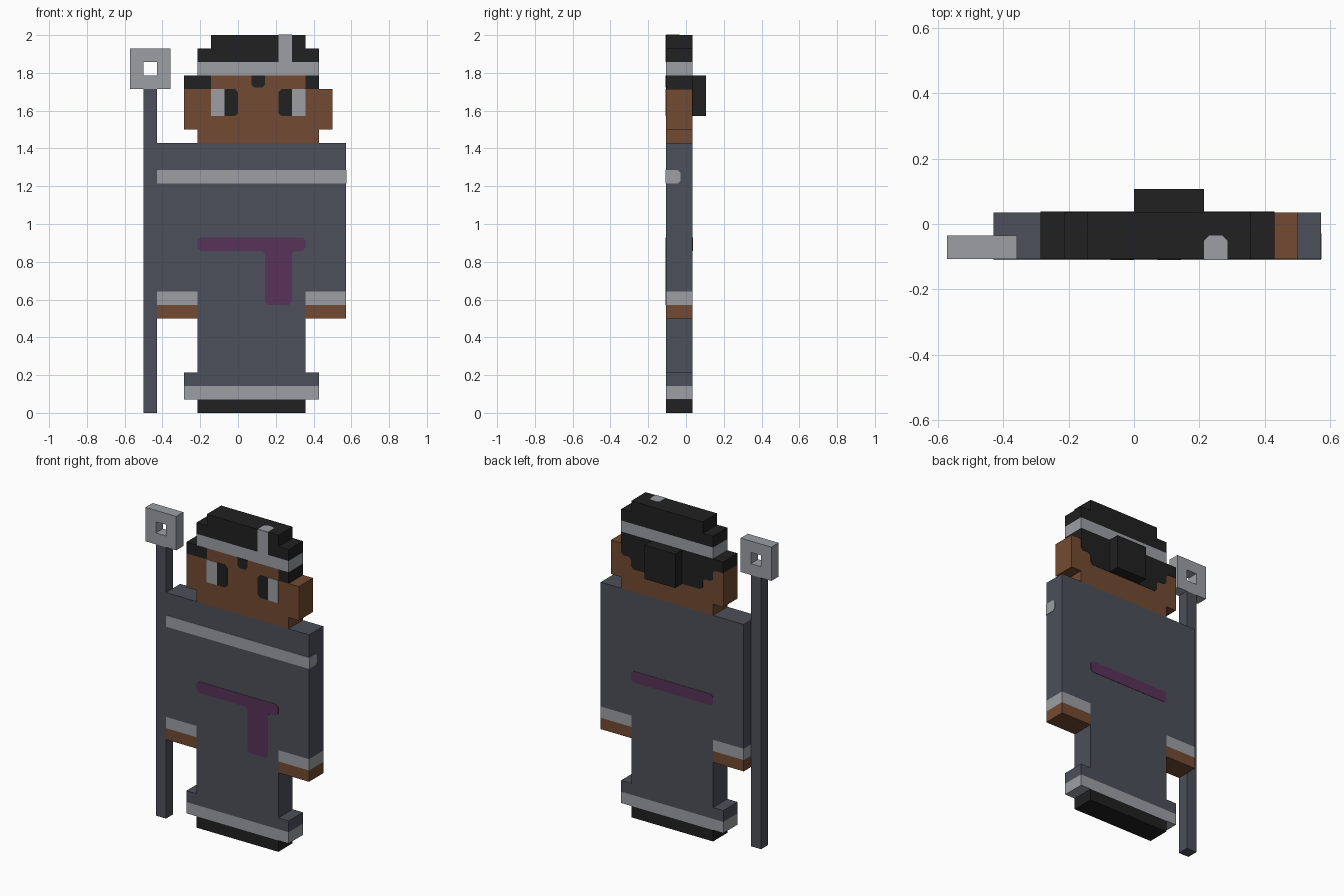
import bpy, bmesh
from mathutils import Vector

cube = bpy.data.objects.get("Cube")
if cube:
    bpy.data.objects.remove(cube, do_unlink=True)

U = 1 / 14                      # one block
FRONT, MID, BACK = -1.5, -0.5, 0.5
THIN = 0.03                     # plate thickness in blocks


def material(name, rgb):
    m = bpy.data.materials.new(name)
    m.use_nodes = True
    m.diffuse_color = (*rgb, 1)
    bsdf = next(n for n in m.node_tree.nodes if n.type == 'BSDF_PRINCIPLED')
    bsdf.inputs["Base Color"].default_value = (*rgb, 1)
    return m


slate = material("slate cloth", (0.073, 0.08, 0.102))
silver = material("silver trim", (0.333, 0.347, 0.371))
skin = material("brown skin", (0.171, 0.069, 0.032))
black = material("black", (0.015, 0.015, 0.015))
purple = material("purple sash", (0.098, 0.032, 0.098))


def finish(name, bm, mat):
    bmesh.ops.recalc_face_normals(bm, faces=bm.faces)
    mesh = bpy.data.meshes.new(name)
    bm.to_mesh(mesh)
    bm.free()
    mesh.materials.append(mat)
    obj = bpy.data.objects.new(name, mesh)
    bpy.context.collection.objects.link(obj)
    return obj


def block(name, mat, x, z, y=(FRONT, BACK)):
    """Box spanning the given ranges, measured in blocks."""
    bm = bmesh.new()
    bmesh.ops.create_cube(bm, size=1)
    for v in bm.verts:
        v.co = Vector([(a + (b - a) * (c + 0.5)) * U
                       for (a, b), c in zip((x, y, z), v.co)])
    return finish(name, bm, mat)


def rect(x, z):
    return [(x[0], z[0]), (x[1], z[0]), (x[1], z[1]), (x[0], z[1])]


def plate(name, mat, outline, axis, level, out, cut=()):
    """Thin painted shape facing along axis; corners listed in cut are clipped."""
    pts = []
    for i, p in enumerate(outline):
        p = Vector(p)
        if i in cut:
            for q in (outline[i - 1], outline[(i + 1) % len(outline)]):
                pts.append(p + (Vector(q) - p).normalized() * 0.22)
        else:
            pts.append(p)

    def place(p, d):
        co = list(p)
        co.insert(axis, d)
        return Vector(co) * U

    bm = bmesh.new()
    face = bm.faces.new([bm.verts.new(place(p, level)) for p in pts])
    ext = bmesh.ops.extrude_face_region(bm, geom=[face])
    push = [0, 0, 0]
    push[axis] = out * THIN * U
    bmesh.ops.translate(bm, vec=push, verts=[
        g for g in ext["geom"] if isinstance(g, bmesh.types.BMVert)])
    return finish(name, bm, mat)


# Feet, robe and hem
block("feet", black, (-3, 5), (0, 1))
block("hem_trim", silver, (-4, 6), (1, 2))
block("hem", slate, (-4, 6), (2, 3))
block("robe_skirt", slate, (-3, 5), (3, 9))
block("robe_top", slate, (-6, 8), (9, 20))

# Hands and cuffs
for side, x in (("right", (-6, -3)), ("left", (5, 8))):
    block(side + "_hand", skin, x, (7, 8))
    block(side + "_cuff", silver, x, (8, 9))

# Chest stripe, wrapping onto the left side
plate("chest_stripe", silver, rect((-6, 8), (17, 18)), 1, FRONT, -1)
plate("chest_stripe_side", silver, rect((FRONT, MID + 0.1), (17, 18)), 0, 8, 1, cut=(1, 2))

# Sash, front and back
sash = [(-3, 12), (2, 12), (2, 8), (4, 8), (4, 12), (5, 12), (5, 13), (-3, 13)]
plate("sash_front", purple, sash, 1, FRONT, -1, cut=range(len(sash)))
plate("sash_back", purple, rect((-3, 5), (12, 13)), 1, BACK, 1, cut=range(4))

# Head
block("chin", skin, (-3, 6), (20, 21))
block("face_and_ears", skin, (-4, 7), (21, 24))
block("forehead", skin, (-2, 5), (24, 25))
block("right_temple_hair", black, (-4, -2), (24, 25))
block("left_temple_hair", black, (5, 6), (24, 25))
plate("hair_peak", black, rect((1, 2), (24.1, 25)), 1, FRONT, -1, cut=(0, 1))

# Eyes
for side, white, pupil, cut in (("right", (-2, -1), (-1, 0), (1, 2)),
                                ("left", (4, 5), (3, 4), (0, 3))):
    plate(side + "_eye_white", silver, rect(white, (22, 24)), 1, FRONT, -1)
    plate(side + "_pupil", black, rect(pupil, (22, 24)), 1, FRONT, -1, cut=cut)

# Stepped back hair and bun
steps = [(-2, 22), (5, 22), (5, 23), (6, 23), (6, 25),
         (-4, 25), (-4, 24), (-3, 24), (-3, 23), (-2, 23)]
plate("back_hair", black, steps, 1, BACK, 1, cut=(0, 1, 2, 3, 7, 8, 9))
block("hair_bun", black, (0, 3), (22, 25), (BACK, 1.5))

# Headband, crown hair and its ornament
block("headband", silver, (-3, 6), (25, 26))
block("hair_crown", black, (-3, 6), (26, 27))
block("hair_top", black, (-2, 5), (27, 28))
plate("ornament_front", silver, rect((3, 4), (26, 28)), 1, FRONT, -1)
plate("ornament_top", silver, rect((3, 4), (FRONT, MID)), 2, 28, 1, cut=(2, 3))

# Staff with a square ring on top
block("staff", slate, (-7, -6), (0, 24), (FRONT, MID))
bm = bmesh.new()
bmesh.ops.create_grid(bm, x_segments=3, y_segments=3, size=1.5 * U)
middle = min(bm.faces, key=lambda f: f.calc_center_median().length)
bmesh.ops.delete(bm, geom=[middle], context='FACES_ONLY')
for v in bm.verts:
    v.co = Vector((v.co.x - 6.5 * U, -U, v.co.y + 25.5 * U))
ring = finish("staff_ring", bm, silver)
solid = ring.modifiers.new("thickness", 'SOLIDIFY')
solid.thickness = U
solid.offset = 0
